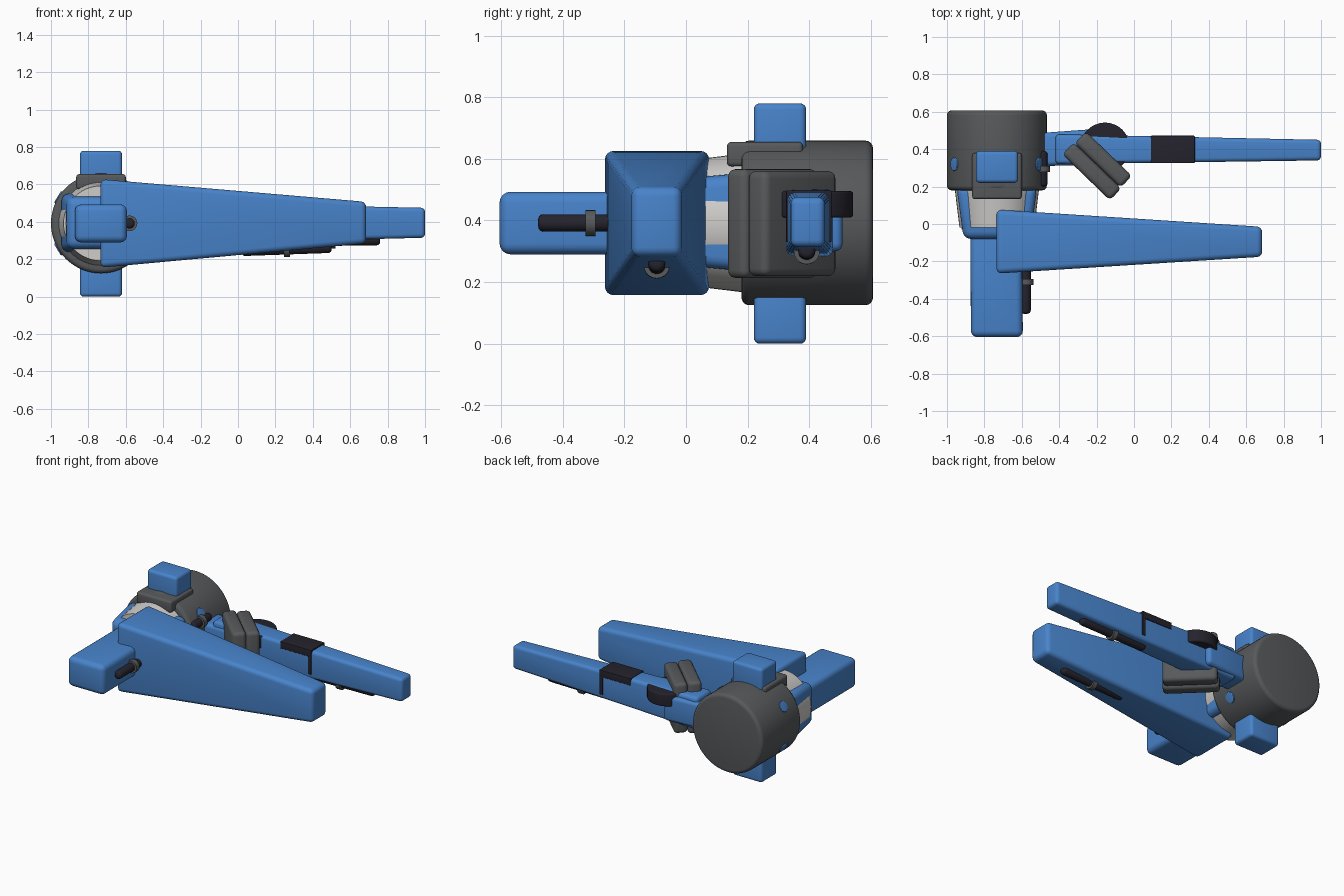
import bpy, bmesh, math
from mathutils import Vector, Matrix

cube = bpy.data.objects.get("Cube")
if cube:
    bpy.data.objects.remove(cube)


def material(name, r, g, b):
    m = bpy.data.materials.new(name)
    m.use_nodes = True
    m.diffuse_color = (r, g, b, 1)
    node = next(n for n in m.node_tree.nodes if n.type == 'BSDF_PRINCIPLED')
    node.inputs["Base Color"].default_value = (r, g, b, 1)
    node.inputs["Roughness"].default_value = 0.6
    return m


BLUE = material("blue", 0.065, 0.23, 0.6)
GREY = material("dark grey", 0.095, 0.1, 0.105)
WHITE = material("light grey", 0.62, 0.61, 0.59)
BLACK = material("near black", 0.018, 0.017, 0.026)


def finish(name, bm, mat, bevel=0.0, min_angle=40):
    """Round the sharp edges and turn the bmesh into a smooth shaded object."""
    bmesh.ops.recalc_face_normals(bm, faces=bm.faces)
    if bevel:
        edges = [e for e in bm.edges
                 if e.calc_face_angle(0) > math.radians(min_angle)]
        bmesh.ops.bevel(bm, geom=edges, offset=bevel, segments=4, profile=0.5,
                        affect='EDGES', clamp_overlap=True)
    mesh = bpy.data.meshes.new(name)
    bm.to_mesh(mesh)
    bm.free()
    mesh.materials.append(mat)
    ob = bpy.data.objects.new(name, mesh)
    bpy.context.collection.objects.link(ob)
    bpy.ops.object.select_all(action='DESELECT')
    ob.select_set(True)
    bpy.context.view_layer.objects.active = ob
    bpy.ops.object.shade_smooth_by_angle(angle=math.radians(35))
    return ob


def box(name, mat, x, y, z, bevel=0.02):
    """Rounded box from (min, max) ranges."""
    bm = bmesh.new()
    bmesh.ops.create_cube(bm, size=1)
    for v in bm.verts:
        v.co = [(r[0] + r[1]) / 2 + c * (r[1] - r[0])
                for c, r in zip(v.co, (x, y, z))]
    return finish(name, bm, mat, bevel)


def taper(name, mat, axis, start, end, bevel=0.025):
    """Tapered bar; each end is (position, range, range) across the axis."""
    bm = bmesh.new()
    rings = []
    for pos, a, b in (start, end):
        ring = []
        for i, j in ((0, 0), (1, 0), (1, 1), (0, 1)):
            co = (pos, a[i], b[j]) if axis == 'X' else (a[i], pos, b[j])
            ring.append(bm.verts.new(co))
        rings.append(ring)
        bm.faces.new(ring)
    for k in range(4):
        n = (k + 1) % 4
        bm.faces.new((rings[0][k], rings[0][n], rings[1][n], rings[1][k]))
    return finish(name, bm, mat, bevel)


def rod(name, mat, p, q, r1, r2=None, bevel=0.0, sides=32):
    """Cylinder or cone between two points."""
    p, q = Vector(p), Vector(q)
    d = q - p
    bm = bmesh.new()
    bmesh.ops.create_cone(bm, cap_ends=True, segments=sides, radius1=r1,
                          radius2=r1 if r2 is None else r2, depth=d.length)
    turn = d.to_track_quat('Z', 'Y').to_matrix().to_4x4()
    bm.transform(Matrix.Translation((p + q) / 2) @ turn)
    return finish(name, bm, mat, bevel, 60)


def piston(name, p, q):
    """Black rod with a grey clamp ring at its middle."""
    p, q = Vector(p), Vector(q)
    mid, step = (p + q) / 2, (q - p).normalized() * 0.016
    rod(name + "_rod", BLACK, p, q, 0.028, bevel=0.018, sides=20)
    rod(name + "_ring", GREY, mid - step, mid + step, 0.042, sides=20)


CX, CZ = -0.733, 0.392

# Shoulder drum with small side studs
rod("drum", GREY, (CX, 0.18, CZ), (CX, 0.607, CZ), 0.267, bevel=0.025, sides=64)
for sx in (-1, 1):
    for sz in (-1, 1):
        d = Vector((sx * math.cos(0.55), 0, sz * math.sin(0.55)))
        c = Vector((CX, 0.32, CZ))
        rod("drum_stud", BLUE, c + d * 0.2, c + d * 0.272, 0.036, bevel=0.004, sides=20)

# Blocks above and below the drum, and the upper pad
box("top_block", BLUE, (-0.845, -0.62), (0.22, 0.39), (0.58, 0.78))
box("bottom_block", BLUE, (-0.845, -0.62), (0.22, 0.39), (0.0, 0.2))
box("top_pad", GREY, (-0.865, -0.6), (0.133, 0.38), (0.575, 0.655), 0.015)

# Neck cone held by a bracket
rod("neck", WHITE, (CX, 0.2, CZ), (CX, -0.02, CZ), 0.227, 0.2, sides=48)
taper("bracket", BLUE, 'Y',
      (0.2, (CX - 0.216, CX + 0.216), (0.235, 0.555)),
      (-0.08, (CX - 0.178, CX + 0.178), (0.26, 0.53)), 0.04)
for sx in (-1, 1):
    taper("bracket_gap", WHITE, 'Y',
          (0.19, sorted((CX + sx * 0.2, CX + sx * 0.219)), (0.383, 0.4)),
          (-0.03, sorted((CX + sx * 0.17, CX + sx * 0.188)), (0.383, 0.4)), 0)

# Forward arm and the large side beam
taper("forward_arm", BLUE, 'Y',
      (0.0, (-0.875, -0.6), (0.29, 0.493)),
      (-0.605, (-0.872, -0.594), (0.29, 0.493)), 0.035)
taper("side_beam", BLUE, 'X',
      (-0.735, (-0.265, 0.077), (0.155, 0.628)),
      (0.685, (-0.175, -0.015), (0.285, 0.507)), 0.028)

# Rear arm: upper part, long forearm and elbow disc
taper("rear_upper_arm", BLUE, 'X',
      (-0.52, (0.31, 0.485), (0.3, 0.475)),
      (-0.18, (0.315, 0.51), (0.3, 0.475)), 0.025)
taper("rear_forearm", BLUE, 'X',
      (-0.42, (0.32, 0.48), (0.28, 0.505)),
      (1.0, (0.34, 0.45), (0.315, 0.475)), 0.022)
rod("elbow_disc", BLACK, (-0.155, 0.41, 0.41), (-0.155, 0.41, 0.495), 0.132,
    bevel=0.008, sides=48)

# Dark cuff over the forearm: top plate and a band down the outer end
box("cuff_plate", BLACK, (0.09, 0.325), (0.325, 0.472), (0.45, 0.498), 0.004)
box("cuff_band", BLACK, (0.3, 0.325), (0.325, 0.472), (0.33, 0.495), 0.004)

# Two grey elbow slabs set diagonally with a seam between them
for side, name in ((-1, "elbow_slab_inner"), (1, "elbow_slab_outer")):
    half = 0.177 if side < 0 else 0.171
    ob = box(name, GREY, (-half, half), sorted((0, side * 0.088)), (-half, half), 0.025)
    ob.location = (-0.195, 0.313, 0.39)
    ob.rotation_euler.z = math.radians(-44)

# Pistons along the arms
piston("forward_piston", (-0.58, -0.48, 0.392), (-0.58, -0.14, 0.392))
piston("beam_piston", (0.5, -0.095, 0.262), (0.02, -0.095, 0.245))
piston("forearm_piston", (0.76, 0.392, 0.303), (0.25, 0.392, 0.296))
piston("drum_piston", (-0.49, 0.2, 0.49), (-0.49, 0.39, 0.49))
